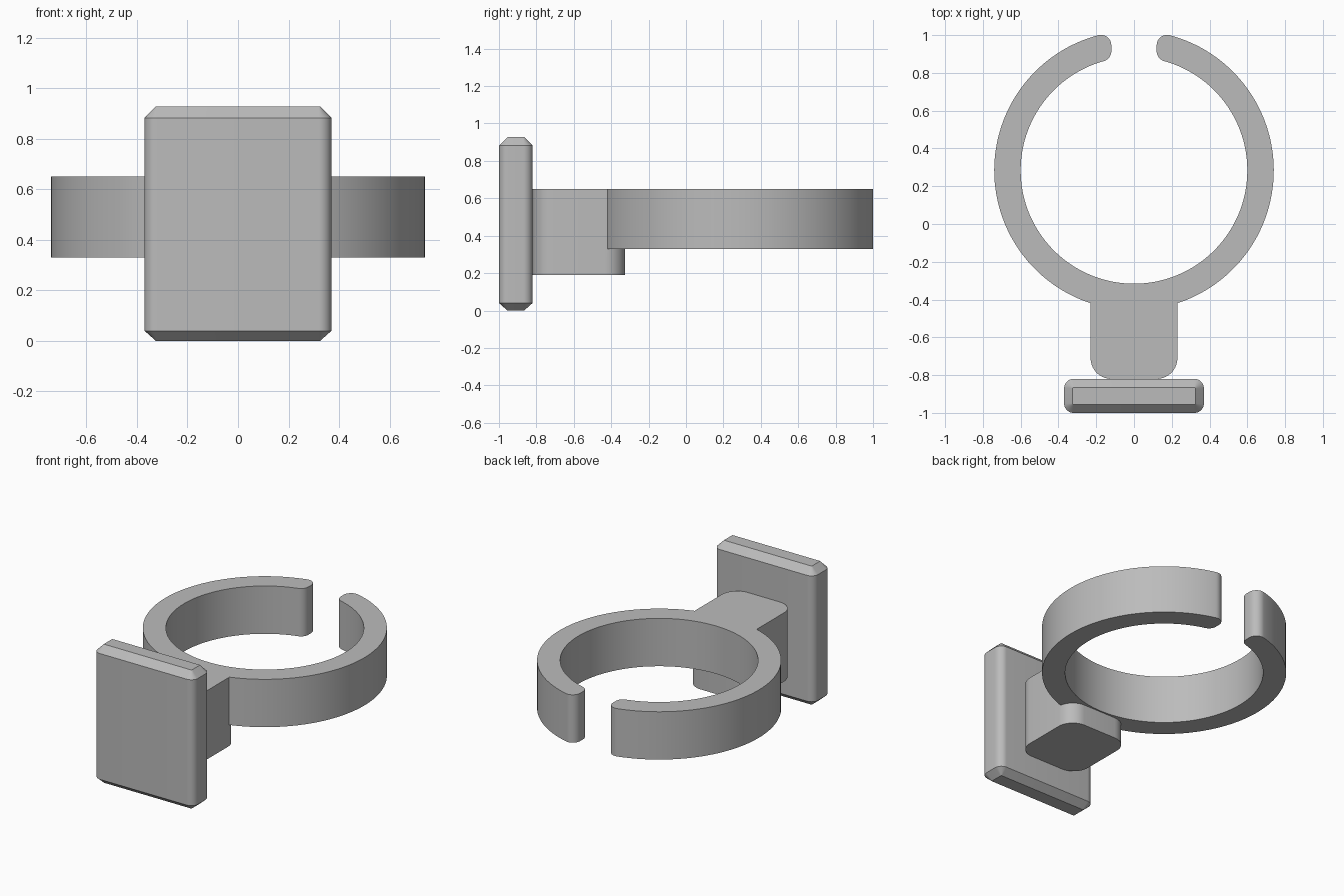
import bpy
import bmesh
from math import atan2, cos, sin, sqrt, pi, radians

cube = bpy.data.objects.get("Cube")
if cube:
    bpy.data.objects.remove(cube, do_unlink=True)

grey = bpy.data.materials.new("plain grey")
grey.use_nodes = True
grey.diffuse_color = (0.5, 0.5, 0.5, 1)
grey.node_tree.nodes["Principled BSDF"].inputs["Base Color"].default_value = grey.diffuse_color


def arc(cx, cy, r, start, end, steps):
    angles = [start + (end - start) * i / steps for i in range(steps + 1)]
    return [(cx + r * cos(a), cy + r * sin(a)) for a in angles]


def rounded_rect(hx, y0, y1, r, steps=10):
    """Outline of a rectangle with rounded corners, centred on x = 0."""
    corners = [(hx - r, y1 - r), (r - hx, y1 - r), (r - hx, y0 + r), (hx - r, y0 + r)]
    points = []
    for i, (cx, cy) in enumerate(corners):
        points += arc(cx, cy, r, i * pi / 2, (i + 1) * pi / 2, steps)
    return points


def loft(name, layers):
    """Solid through a stack of (outline, height) layers."""
    bm = bmesh.new()
    rings = [[bm.verts.new((x, y, z)) for x, y in outline] for outline, z in layers]
    for low, high in zip(rings, rings[1:]):
        for i in range(len(low)):
            bm.faces.new((low[i - 1], low[i], high[i], high[i - 1]))
    bm.faces.new(rings[0])
    bm.faces.new(rings[-1])
    bmesh.ops.recalc_face_normals(bm, faces=bm.faces)
    mesh = bpy.data.meshes.new(name)
    bm.to_mesh(mesh)
    bm.free()
    mesh.materials.append(grey)
    obj = bpy.data.objects.new(name, mesh)
    bpy.context.collection.objects.link(obj)
    return obj


def select_only(obj):
    bpy.ops.object.select_all(action="DESELECT")
    obj.select_set(True)
    bpy.context.view_layer.objects.active = obj


# Open ring: half outline with rounded tips, then mirrored
RING_Y, OUTER, INNER, TIP, GAP = 0.284, 0.74, 0.60, 0.055, 0.12
tip_x = GAP + TIP
in_y = sqrt((INNER + TIP) ** 2 - tip_x ** 2)
out_y = sqrt((OUTER - TIP) ** 2 - tip_x ** 2)
in_a, out_a = atan2(in_y, tip_x), atan2(out_y, tip_x)
half = arc(0, 0, INNER, -pi / 2, in_a, 64)
half += arc(tip_x, in_y, TIP, in_a + pi, pi, 10)[1:]
half += arc(tip_x, out_y, TIP, pi, out_a, 10)
half += arc(0, 0, OUTER, out_a, -pi / 2, 64)[1:]
outline = half + [(-x, y) for x, y in reversed(half[1:-1])]
outline = [(x, y + RING_Y) for x, y in outline]
ring = loft("clip_ring", [(outline, 0.33), (outline, 0.65)])

# Neck block joined into the ring
block = rounded_rect(0.23, -0.82, -0.325, 0.11)
neck = loft("neck_block", [(block, 0.19), (block, 0.65)])
select_only(ring)
union = ring.modifiers.new("join neck", "BOOLEAN")
union.operation = "UNION"
union.solver = "EXACT"
union.object = neck
bpy.ops.object.modifier_apply(modifier=union.name)
bpy.data.objects.remove(neck, do_unlink=True)
ring.name = "clip_ring_and_neck"

# Front plate with rounded sides and chamfered top and bottom
body = rounded_rect(0.37, -1.0, -0.82, 0.05)
cap = rounded_rect(0.325, -0.955, -0.865, 0.005)
plate = loft("front_plate", [(cap, 0), (body, 0.04), (body, 0.882), (cap, 0.927)])

for obj in (ring, plate):
    select_only(obj)
    bpy.ops.object.shade_smooth_by_angle(angle=radians(30))
